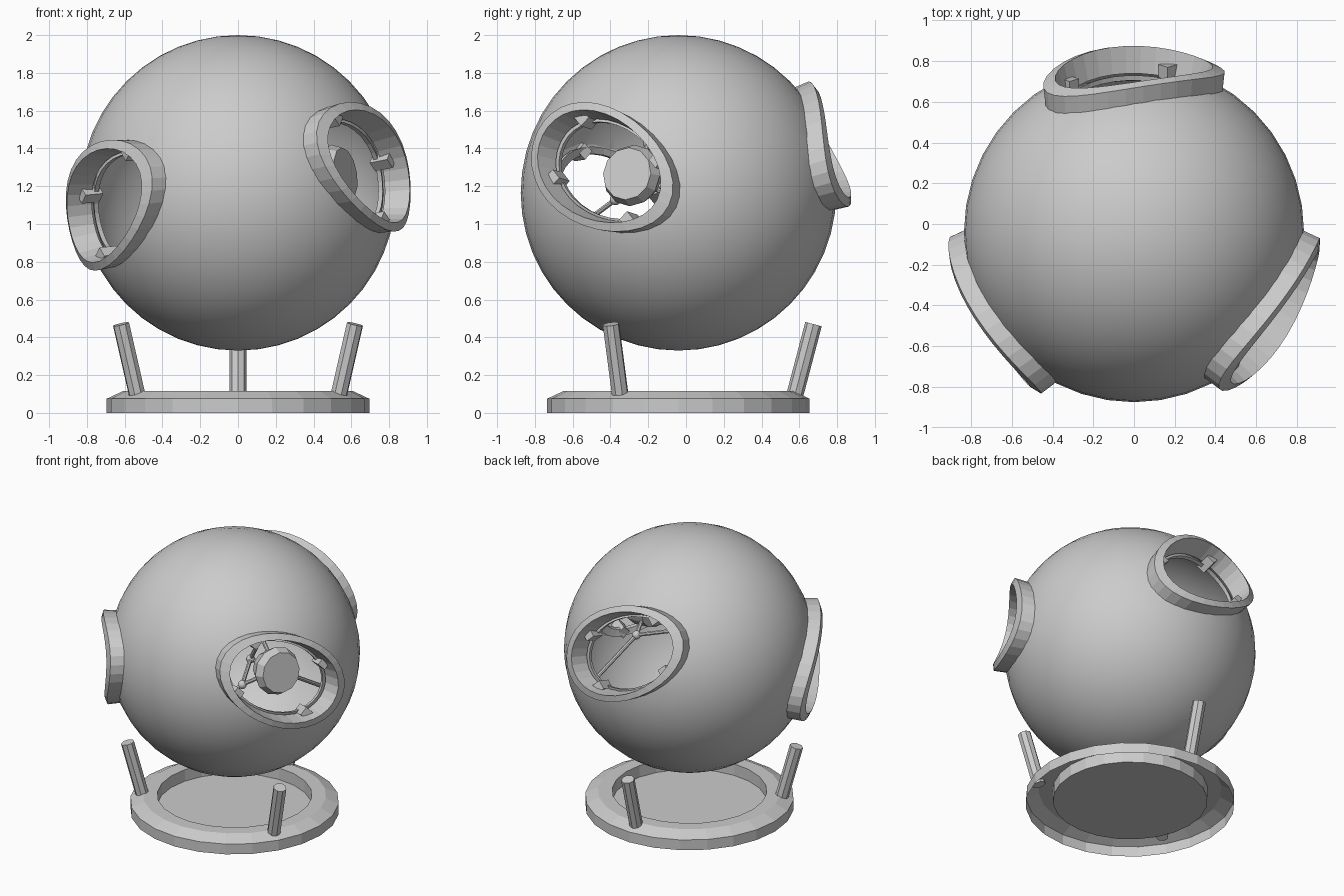
import bpy, bmesh, math
from mathutils import Vector

if "Cube" in bpy.data.objects:
    bpy.data.objects.remove(bpy.data.objects["Cube"])

CENTRE = Vector((0, -0.04, 1.165))
RADIUS = 0.835
Z = Vector((0, 0, 1))

grey = bpy.data.materials.new("plain grey")
grey.use_nodes = True
grey.diffuse_color = (0.6, 0.6, 0.6, 1)
grey.node_tree.nodes["Principled BSDF"].inputs["Base Color"].default_value = (0.6, 0.6, 0.6, 1)


def add_object(name, bm, smooth=None):
    bmesh.ops.recalc_face_normals(bm, faces=bm.faces)
    mesh = bpy.data.meshes.new(name)
    bm.to_mesh(mesh)
    bm.free()
    mesh.materials.append(grey)
    obj = bpy.data.objects.new(name, mesh)
    bpy.context.collection.objects.link(obj)
    if smooth:
        bpy.ops.object.select_all(action='DESELECT')
        obj.select_set(True)
        bpy.context.view_layer.objects.active = obj
        bpy.ops.object.shade_smooth_by_angle(angle=math.radians(smooth))
    return obj


def loft(loops, closed=False, caps=False):
    """Skin a list of equally long point loops."""
    bm = bmesh.new()
    rows = [[bm.verts.new(p) for p in loop] for loop in loops]
    n = len(rows[0])
    pairs = list(zip(rows, rows[1:]))
    if closed:
        pairs.append((rows[-1], rows[0]))
    for a, b in pairs:
        for i in range(n):
            j = (i + 1) % n
            bm.faces.new((a[i], a[j], b[j], b[i]))
    if caps:
        bm.faces.new(rows[0])
        bm.faces.new(rows[-1])
    return bm


def circle(centre, axis, radius, sides):
    q = axis.to_track_quat('Z', 'Y')
    return [centre + q @ Vector((radius * math.cos(t), radius * math.sin(t), 0))
            for t in (2 * math.pi * i / sides for i in range(sides))]


def rod(name, a, b, ra, rb=None, sides=8):
    axis = (b - a).normalized()
    loops = [circle(a, axis, ra, sides), circle(b, axis, rb or ra, sides)]
    return add_object(name, loft(loops, caps=True))


class Port:
    """Tilted elliptical window, wrapped onto a sphere."""
    def __init__(self, name, azimuth, elevation, roll):
        az, el, r = map(math.radians, (azimuth, elevation, roll))
        self.name = name
        self.out = Vector((math.cos(az) * math.cos(el), math.sin(az) * math.cos(el), math.sin(el)))
        side = Z.cross(self.out).normalized()
        up = self.out.cross(side)
        self.major = side * math.cos(r) + up * math.sin(r)
        self.minor = up * math.cos(r) - side * math.sin(r)

    def flat(self, t, scale):
        return self.major * (0.47 * scale * math.cos(t)) + self.minor * (0.315 * scale * math.sin(t))

    def point(self, t, scale, radius):
        p = self.flat(t, scale)
        return CENTRE + p + self.out * math.sqrt(radius ** 2 - p.length_squared)

    def loop(self, scale, radius, sides=32):
        return [self.point(2 * math.pi * i / sides, scale, radius) for i in range(sides)]

    def prism(self, scale, near, far, sides=32):
        return [[CENTRE + self.flat(2 * math.pi * i / sides, scale) + self.out * d
                 for i in range(sides)] for d in (near, far)]


ports = [Port("left", -31, 9.5, -25), Port("right", 211, -4.5, 25), Port("back", 90, 18, 25)]

# Hollow globe with three window holes
bm = bmesh.new()
for r in (RADIUS, RADIUS - 0.04):
    bmesh.ops.create_uvsphere(bm, u_segments=40, v_segments=24, radius=r)
bmesh.ops.translate(bm, verts=bm.verts, vec=CENTRE)
globe = add_object("globe_shell", bm)
half = len(globe.data.polygons) // 2
bm = bmesh.new()
bm.from_mesh(globe.data)
bm.faces.ensure_lookup_table()
inward = [f for f in bm.faces if (f.calc_center_median() - CENTRE).length < RADIUS - 0.025]
outward = [f for f in bm.faces if (f.calc_center_median() - CENTRE).length >= RADIUS - 0.025]
for faces, sign in ((inward, -1), (outward, 1)):
    bmesh.ops.reverse_faces(bm, faces=[
        f for f in faces if f.normal.dot(f.calc_center_median() - CENTRE) * sign < 0])
bm.to_mesh(globe.data)
bm.free()

cutters = []
for port in ports:
    cutter = add_object("hole_cutter", loft(port.prism(0.85, 0.35, 1.2), caps=True))
    cutter.hide_render = True
    cutters.append(cutter)
    mod = globe.modifiers.new("hole", 'BOOLEAN')
    mod.operation = 'DIFFERENCE'
    mod.solver = 'EXACT'
    mod.object = cutter
graph = bpy.context.evaluated_depsgraph_get()
cut_mesh = bpy.data.meshes.new_from_object(globe.evaluated_get(graph))
globe.modifiers.clear()
globe.data = cut_mesh
for cutter in cutters:
    bpy.data.objects.remove(cutter)
bpy.ops.object.select_all(action='DESELECT')
globe.select_set(True)
bpy.context.view_layer.objects.active = globe
bpy.ops.object.shade_smooth_by_angle(angle=math.radians(35))

# Window frames, inner flanges and clamps
for port in ports:
    section = [(0.97, 0.8), (1.0, 0.915), (0.87, 0.915), (0.79, 0.78)]
    add_object(port.name + "_window_frame", loft([port.loop(*s) for s in section], closed=True))
    section = [(0.86, 0.77), (0.86, 0.745), (0.75, 0.745), (0.75, 0.77)]
    add_object(port.name + "_inner_flange", loft([port.loop(*s) for s in section], closed=True))
    for k in range(4):
        t = math.pi * (k / 2 + 0.25)
        a, b = port.point(t, 0.8, 0.74), port.point(t, 0.8, 0.84)
        rod(f"{port.name}_clamp_{k + 1}", a, b, 0.045, sides=4)

# Base: hollow bevelled rim with a sunken floor
axis_point = Vector((0, CENTRE.y, 0))
profile = [(0.695, 0), (0.695, 0.075), (0.61, 0.115), (0.515, 0.115), (0.515, 0.03)]
bm = loft([circle(axis_point + Z * z, Z, r, 24) for r, z in profile])
bm.verts.ensure_lookup_table()
bm.faces.new(bm.verts[-24:])
add_object("base_ring", bm)

# Three splayed legs
for k, angle in enumerate((90, 210, 330)):
    t = math.radians(angle)
    d = Vector((math.cos(t), math.sin(t), 0))
    rod(f"leg_{k + 1}", axis_point + d * 0.615 + Z * 0.09, axis_point + d * 0.715 + Z * 0.47, 0.045)

# Viewing head inside, behind the left window
aim = Vector((0.9, -0.43, 0.16)).normalized()
rod("head_lens", CENTRE + aim * 0.58, CENTRE + aim * 0.64, 0.165, 0.14, sides=12)
rod("head_body", CENTRE + aim * 0.45, CENTRE + aim * 0.58, 0.11, 0.165, sides=12)

# Strut frame carrying the head
hub = CENTRE + aim * 0.22
side = Z.cross(aim).normalized()
up = aim.cross(side)
nodes = [hub]
for k in range(3):
    t = math.radians(90 + 120 * k)
    spoke = side * math.cos(t) + up * math.sin(t)
    node = CENTRE + aim * 0.4 + spoke * 0.2
    nodes.append(node)
    rod(f"hub_strut_{k + 1}", hub, node, 0.014)
    rod(f"head_strut_{k + 1}", node, CENTRE + aim * 0.5 + spoke * 0.08, 0.014)
    rod(f"wall_strut_{k + 1}", node, CENTRE + (aim * 0.35 + spoke).normalized() * 0.8, 0.014)
for k, node in enumerate(nodes):
    bm = bmesh.new()
    bmesh.ops.create_uvsphere(bm, u_segments=12, v_segments=8, radius=0.03)
    bmesh.ops.translate(bm, verts=bm.verts, vec=node)
    add_object(f"strut_joint_{k + 1}", bm, smooth=40)
